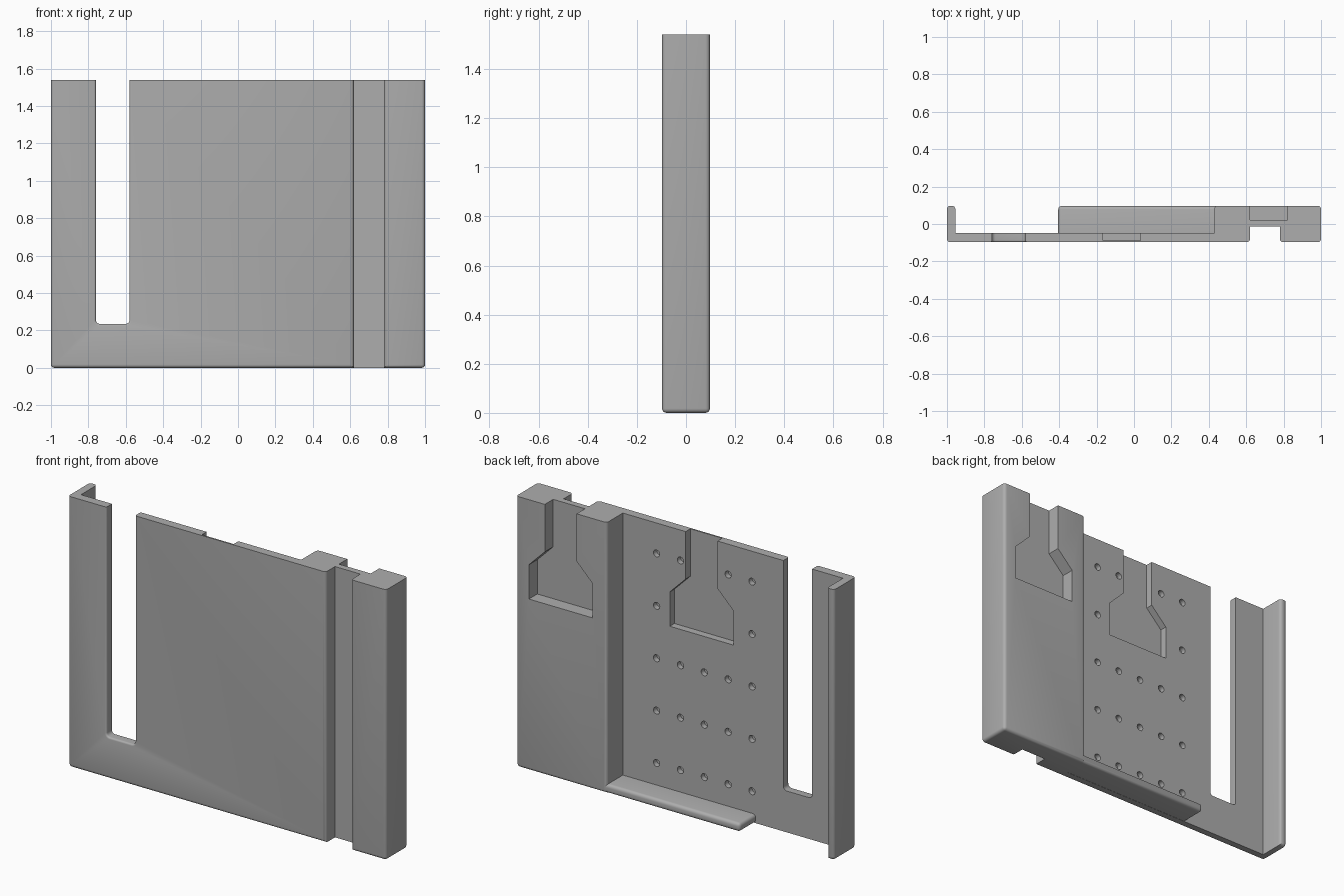
import bpy, bmesh, math
from mathutils import Vector

cube = bpy.data.objects.get("Cube")
if cube:
    bpy.data.objects.remove(cube, do_unlink=True)

H = 1.54          # height
Y = 0.0975        # half depth
P = -0.047        # back face of the thin plate
R = 0.018         # edge rounding

grey = bpy.data.materials.new("plain grey")
grey.use_nodes = True
colour = (0.42, 0.42, 0.42, 1)
grey.diffuse_color = colour
grey.node_tree.nodes["Principled BSDF"].inputs["Base Color"].default_value = colour


def prism(bm, points, push):
    """Extrude a flat outline along a vector; return bottom verts and top verts."""
    verts = [bm.verts.new(p) for p in points]
    face = bm.faces.new(verts)
    ext = bmesh.ops.extrude_face_region(bm, geom=[face], use_keep_orig=True)
    top = [g for g in ext["geom"] if isinstance(g, bmesh.types.BMVert)]
    bmesh.ops.translate(bm, verts=top, vec=push)
    bmesh.ops.recalc_face_normals(bm, faces=bm.faces)
    return verts


def round_edges(bm, edges, radius):
    bmesh.ops.bevel(bm, geom=edges, offset=radius, segments=4, profile=0.5,
                    affect='EDGES', clamp_overlap=True)


def finish(name, bm):
    bmesh.ops.recalc_face_normals(bm, faces=bm.faces)
    mesh = bpy.data.meshes.new(name)
    bm.to_mesh(mesh)
    bm.free()
    mesh.materials.append(grey)
    ob = bpy.data.objects.new(name, mesh)
    bpy.context.collection.objects.link(ob)
    return ob


def combine(target, tool, operation):
    mod = target.modifiers.new(operation.lower(), 'BOOLEAN')
    mod.object, mod.operation, mod.solver = tool, operation, 'EXACT'
    bpy.context.view_layer.objects.active = target
    bpy.ops.object.modifier_apply(modifier=mod.name)
    bpy.data.objects.remove(tool, do_unlink=True)


# Main body: plan outline with front groove, thick block and side wall
outline = [(-1, -Y), (.62, -Y), (.62, -.014), (.78, -.014), (.78, -Y), (1, -Y),
           (1, Y), (.43, Y), (.43, P), (-.955, P), (-.955, Y), (-1, Y)]
inner_corners = {2, 3, 8, 9}
rounded_bottoms = {0, 4, 5, 6, 10, 11}
bm = bmesh.new()
base = prism(bm, [(x, y, 0) for x, y in outline], Vector((0, 0, H)))
edges = []
for i, v in enumerate(base):
    if i not in inner_corners:
        edges += [e for e in v.link_edges if abs(e.other_vert(v).co.z - v.co.z) > 1]
    if i in rounded_bottoms:
        edges.append(bm.edges.get((v, base[(i + 1) % len(base)])))
round_edges(bm, edges, R)
body = finish("holder_body", bm)

# Bottom ledge with rounded lip
bm = bmesh.new()
x0, x1, y0, y1, z0, z1 = -.405, .5, -.07, Y - .001, .001, .05
prism(bm, [(x0, y0, z0), (x1, y0, z0), (x1, y1, z0), (x0, y1, z0)],
      Vector((0, 0, z1 - z0)))
lip = [e for e in bm.edges
       if all(abs(v.co.y - y1) < 1e-4 for v in e.verts)
       or all(abs(v.co.x - x0) < 1e-4 for v in e.verts)]
round_edges(bm, [e for e in lip if min(v.co.x for v in e.verts) < x1 - .01
                 and max(v.co.y for v in e.verts) > 0], R)
combine(body, finish("ledge", bm), 'UNION')

# Cutters: open slot with rounded lower corners
bm = bmesh.new()
sl, sr, sb, r = -.76, -.58, .235, .02
arc = [math.radians(a) for a in (0, 22.5, 45, 67.5, 90)]
slot = [(sl + r - r * math.cos(a), sb + r - r * math.sin(a)) for a in arc]
slot += [(sr - r + r * math.sin(a), sb + r - r * math.cos(a)) for a in arc]
slot += [(sr, H + .1), (sl, H + .1)]
prism(bm, [(x, -.2, z) for x, z in slot], Vector((0, .4, 0)))

# Cutters: two stepped-neck pockets open at the top
neck, wide = .1, .2
for cx, floor, mouth in ((.72, .022, .2), (-.065, -.089, .05)):
    half = [(neck, H + .1), (neck, 1.27), (wide, 1.17), (wide, .975)]
    shape = half + [(-x, z) for x, z in reversed(half)]
    prism(bm, [(cx + x, floor, z) for x, z in shape], Vector((0, mouth - floor, 0)))

# Cutters: grid of blind holes, skipping those under the pocket
for row in range(5):
    for col in range(5):
        if (row == 4 and col == 2) or (row == 3 and col in (1, 2, 3)):
            continue
        cx, cz = -.382 + .15 * col, .175 + .298 * row
        ring = [math.tau * k / 16 for k in range(16)]
        prism(bm, [(cx + .02 * math.cos(a), P - .03, cz + .02 * math.sin(a))
                   for a in ring], Vector((0, .06, 0)))
combine(body, finish("cutters", bm), 'DIFFERENCE')

# Soften the front rim of the slot
bm = bmesh.new()
bm.from_mesh(body.data)
rim = [e for e in bm.edges if len(e.link_faces) == 2 and e.calc_face_angle(0) > 1
       and all(abs(v.co.y + Y) < 1e-3 and sl - .01 < v.co.x < sr + .01
               and v.co.z > .2 for v in e.verts)
       and not all(v.co.z > H - .01 for v in e.verts)]
round_edges(bm, rim, .01)
bm.to_mesh(body.data)
bm.free()

bpy.ops.object.select_all(action='DESELECT')
body.select_set(True)
bpy.context.view_layer.objects.active = body
bpy.ops.object.shade_smooth_by_angle(angle=math.radians(30))
